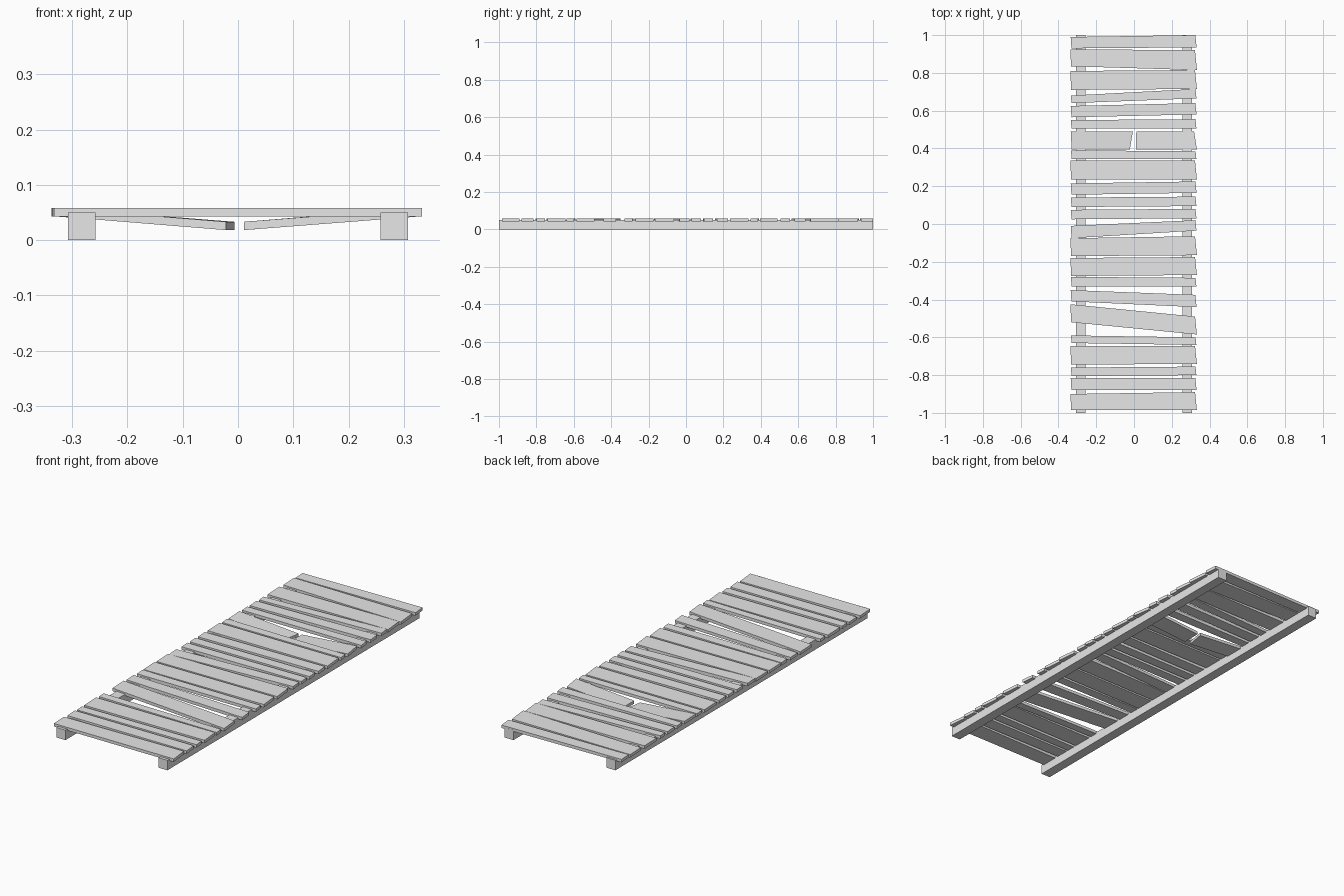
import bpy
import bmesh

cube = bpy.data.objects.get("Cube")
if cube:
    bpy.data.objects.remove(cube, do_unlink=True)

wood = bpy.data.materials.new("weathered_grey")
wood.use_nodes = True
grey = (0.8, 0.8, 0.8, 1)
wood.diffuse_color = grey
wood.node_tree.nodes["Principled BSDF"].inputs["Base Color"].default_value = grey

THICKNESS = 0.015
DECK_TOP = 0.058


def add_board(name, outline, thickness):
    """Extrude a four-cornered top outline downwards into a solid board."""
    bm = bmesh.new()
    top = bm.faces.new([bm.verts.new(corner) for corner in outline])
    extruded = bmesh.ops.extrude_face_region(bm, geom=[top])["geom"]
    lower = [v for v in extruded if isinstance(v, bmesh.types.BMVert)]
    bmesh.ops.translate(bm, verts=lower, vec=(0, 0, -thickness))
    bmesh.ops.recalc_face_normals(bm, faces=bm.faces)
    mesh = bpy.data.meshes.new(name)
    bm.to_mesh(mesh)
    bm.free()
    mesh.materials.append(wood)
    board = bpy.data.objects.new(name, mesh)
    bpy.context.collection.objects.link(board)
    return board


# Two long beams carrying the deck
for side, x in (("left", 0.283), ("right", -0.283)):
    outline = [(x + dx, y, 0.05) for dx, y in
               ((-0.025, -1), (0.025, -1), (0.025, 1), (-0.025, 1))]
    add_board(side + "_beam", outline, 0.05)

# Uneven planks: back and front edge at the -x end, then at the +x end
planks = [
    (0.99, 0.93, 1.0, 0.935), (0.925, 0.835, 0.92, 0.815),
    (0.81, 0.71, 0.815, 0.715), (0.68, 0.64, 0.715, 0.665),
    (0.625, 0.565, 0.64, 0.58), (0.55, 0.505, 0.555, 0.505),
    (0.39, 0.345, 0.385, 0.345), (0.335, 0.235, 0.335, 0.235),
    (0.215, 0.155, 0.225, 0.165), (0.14, 0.09, 0.145, 0.095),
    (0.075, 0.025, 0.08, 0.03), (-0.01, -0.075, 0.02, -0.035),
    (-0.075, -0.17, -0.065, -0.165), (-0.18, -0.275, -0.175, -0.27),
    (-0.28, -0.33, -0.285, -0.33), (-0.35, -0.41, -0.375, -0.44),
    (-0.425, -0.52, -0.49, -0.585), (-0.59, -0.63, -0.6, -0.64),
    (-0.645, -0.745, -0.645, -0.74), (-0.76, -0.805, -0.755, -0.8),
    (-0.815, -0.88, -0.815, -0.88), (-0.9, -0.985, -0.89, -0.985),
]
for number, (lb, lf, rb, rf) in enumerate(planks, 1):
    skew = 0.05 * (rb - rf)
    outline = [(-0.328 - skew, lf, DECK_TOP), (0.328 + skew, rf, DECK_TOP),
               (0.328 - skew, rb, DECK_TOP), (-0.332 - skew, lb, DECK_TOP)]
    add_board(f"plank_{number}", outline, THICKNESS)

# Snapped plank: both halves sag towards the gap in the middle
BACK, FRONT, SAG = 0.49, 0.395, 0.033
add_board("broken_plank_right", [
    (-0.33, FRONT, DECK_TOP), (-0.022, FRONT, SAG),
    (-0.006, BACK, SAG), (-0.335, BACK, DECK_TOP)], THICKNESS)
add_board("broken_plank_left", [
    (0.011, FRONT, SAG), (0.333, FRONT, DECK_TOP),
    (0.318, BACK, DECK_TOP), (0.012, BACK, SAG)], THICKNESS)
